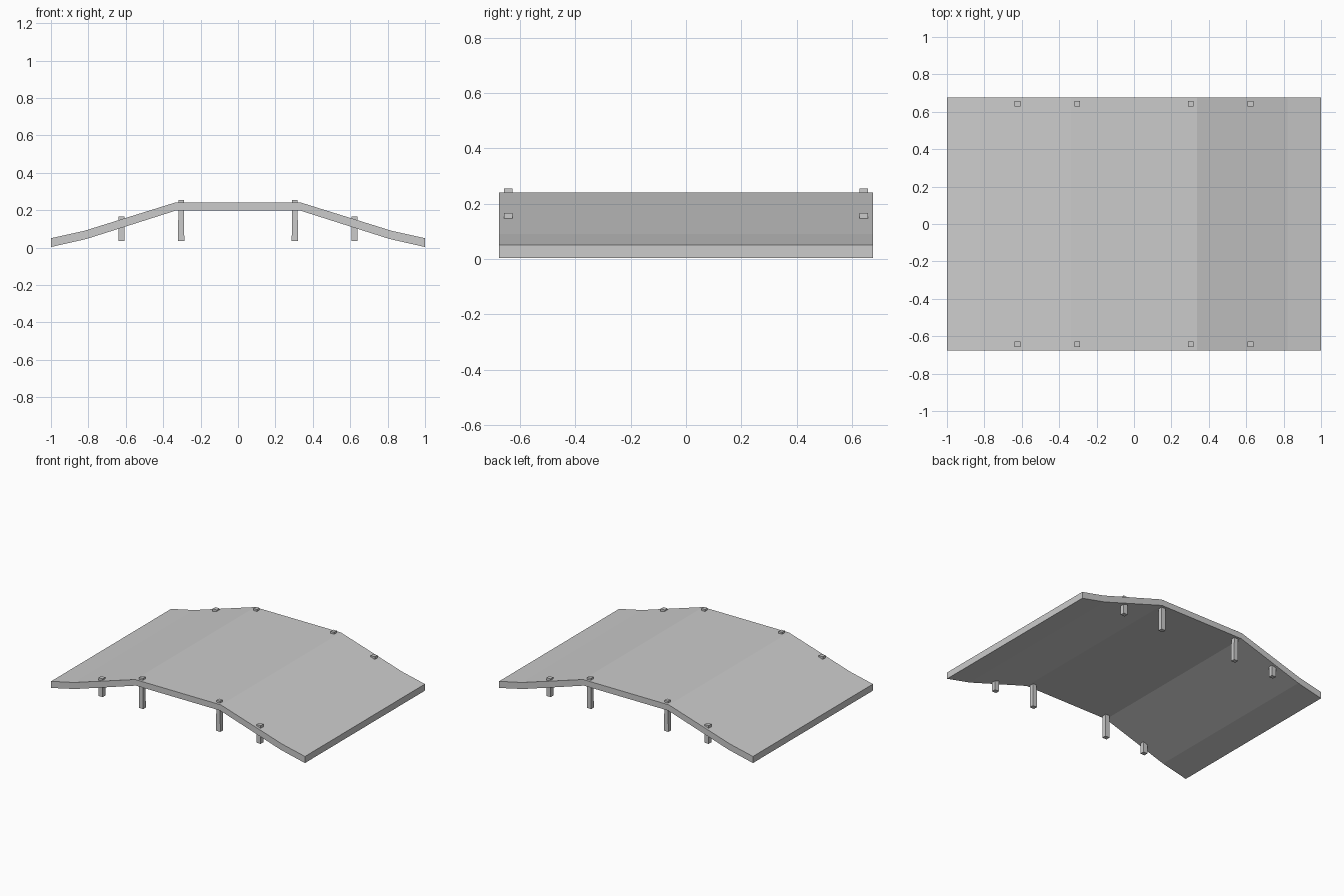
import bpy
import bmesh

cube = bpy.data.objects.get("Cube")
if cube:
    bpy.data.objects.remove(cube, do_unlink=True)

grey = bpy.data.materials.new("light_grey")
grey.use_nodes = True
colour = (0.6, 0.6, 0.6, 1)
grey.diffuse_color = colour
grey.node_tree.nodes["Principled BSDF"].inputs["Base Color"].default_value = colour


def add_object(name, bm):
    bmesh.ops.recalc_face_normals(bm, faces=bm.faces)
    mesh = bpy.data.meshes.new(name)
    bm.to_mesh(mesh)
    bm.free()
    mesh.materials.append(grey)
    obj = bpy.data.objects.new(name, mesh)
    bpy.context.collection.objects.link(obj)
    return obj


# Deck: a bent strip of constant thickness, swept across the depth
HALF_DEPTH = 0.675
half_top = [(1.0, 0.05), (0.82, 0.09), (0.338, 0.24)]
half_bottom = [(1.0, 0.003), (0.81, 0.046), (0.332, 0.198)]


def mirrored(half):
    return half + [(-x, z) for x, z in reversed(half)]


bm = bmesh.new()
rows = []
for profile in (mirrored(half_top), mirrored(half_bottom)):
    for y in (-HALF_DEPTH, HALF_DEPTH):
        rows.append([bm.verts.new((x, y, z)) for x, z in profile])
top_front, top_back, low_front, low_back = rows
for a, b in ((top_front, top_back), (low_front, low_back),
             (top_front, low_front), (top_back, low_back)):
    for i in range(len(a) - 1):
        bm.faces.new((a[i], a[i + 1], b[i + 1], b[i]))
for i in (0, -1):
    bm.faces.new([row[i] for row in (top_front, top_back, low_back, low_front)])
add_object("deck", bm)


# Posts: slim square pegs passing through the deck near its edges
def add_post(name, x, y, width, top, flare):
    bm = bmesh.new()
    bmesh.ops.create_cube(bm, size=1)
    foot = 0.036
    for v in bm.verts:
        w = width + (flare if v.co.z < 0 else 0)
        v.co = (x + v.co.x * w, y + v.co.y * 0.03,
                top if v.co.z > 0 else foot)
    add_object(name, bm)


for side, sx in (("left", 1), ("right", -1)):
    for end, sy in (("front", -1), ("back", 1)):
        y = sy * 0.642
        add_post(f"inner_post_{end}_{side}", sx * 0.304, y, 0.028, 0.254, 0.006)
        add_post(f"outer_post_{end}_{side}", sx * 0.622, y, 0.033, 0.166, 0)
